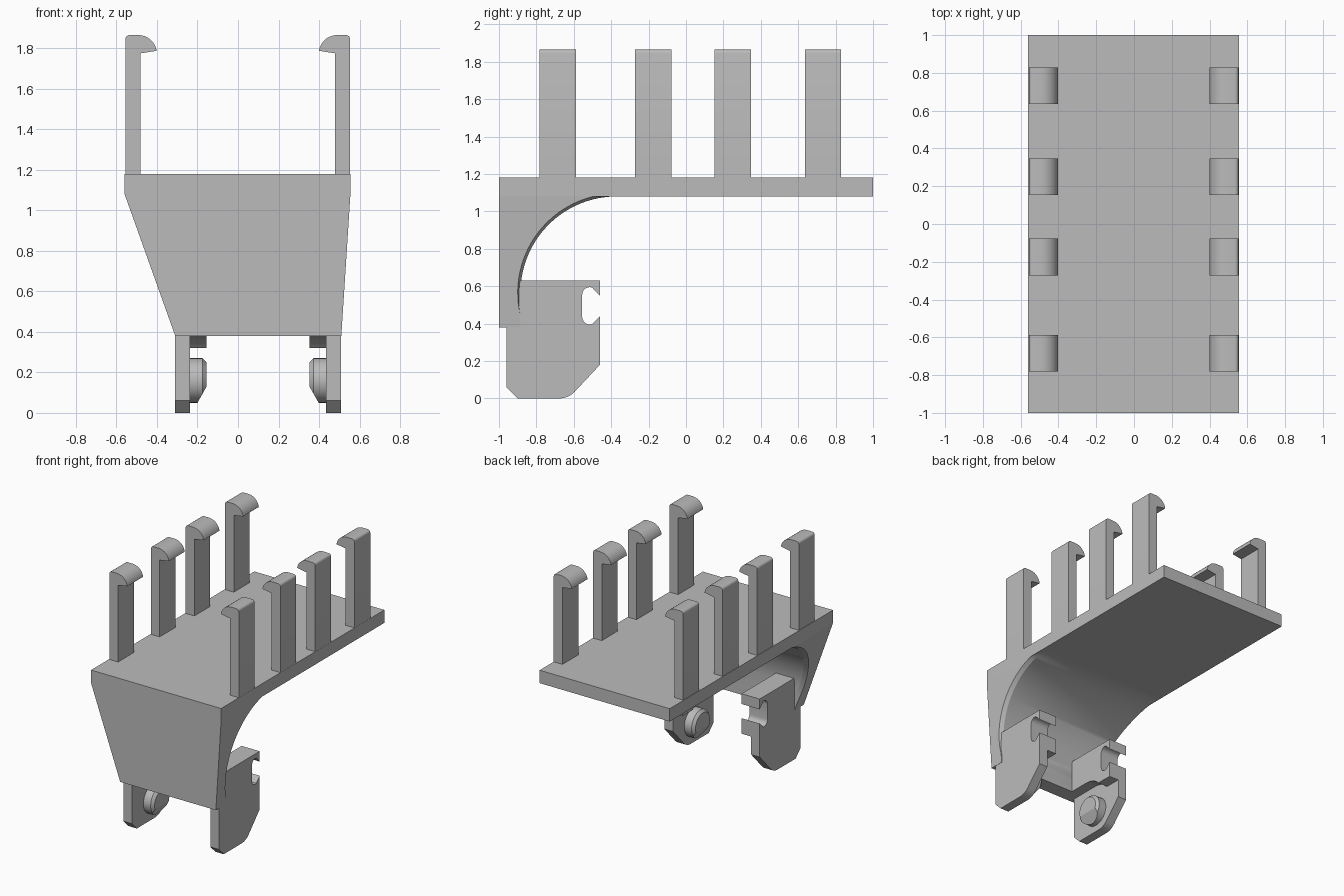
import bpy, bmesh, math

if "Cube" in bpy.data.objects:
    bpy.data.objects.remove(bpy.data.objects["Cube"])

grey = bpy.data.materials.new("plain grey")
grey.use_nodes = True
grey.diffuse_color = (0.5, 0.5, 0.5, 1)
grey.node_tree.nodes["Principled BSDF"].inputs["Base Color"].default_value = (0.5, 0.5, 0.5, 1)


def finish(name, bm):
    bmesh.ops.recalc_face_normals(bm, faces=bm.faces)
    mesh = bpy.data.meshes.new(name)
    bm.to_mesh(mesh)
    bm.free()
    mesh.materials.append(grey)
    obj = bpy.data.objects.new(name, mesh)
    bpy.context.collection.objects.link(obj)
    bpy.ops.object.select_all(action='DESELECT')
    bpy.context.view_layer.objects.active = obj
    obj.select_set(True)
    bpy.ops.object.shade_smooth_by_angle(angle=math.radians(25))
    return obj


def arc(cu, cv, r, start, end, n=8):
    """Points on a circle, angles in degrees."""
    angles = [math.radians(start + (end - start) * i / n) for i in range(n + 1)]
    return [(cu + r * math.cos(a), cv + r * math.sin(a)) for a in angles]


def prism(name, points, place, a, b):
    """Extrude a 2D profile from a to b; place maps (u, v, depth) to a position."""
    bm = bmesh.new()
    rings = [[bm.verts.new(place(u, v, d)) for u, v in points] for d in (a, b)]
    for ring in rings:
        bm.faces.new(ring)
    for i in range(len(points)):
        j = (i + 1) % len(points)
        bm.faces.new((rings[0][i], rings[0][j], rings[1][j], rings[1][i]))
    return finish(name, bm)


def along_x(u, v, d):
    return (d, u, v)


def along_y(u, v, d):
    return (u, d, v)


# Flat top plate
prism("top_plate", [(-0.56, 1.08), (0.555, 1.08), (0.555, 1.18), (-0.56, 1.18)], along_y, -1, 1)

# Tapered front wall with a curved inside and a thin bevelled rim
WALL, LOW, HIGH = -0.885, 0.38, 1.08
CY, CZ = -0.37, 0.565


def inner_y(z, r):
    if z < CZ and r < 0.52:
        return WALL
    return max(WALL, CY - math.sqrt(max(r * r - (z - CZ) ** 2, 0))) if z >= CZ else \
        min(WALL, CY - math.sqrt(r * r - (z - CZ) ** 2))


def rim_y(z):
    y = CY - math.sqrt(max(0.53 ** 2 - (z - CZ) ** 2, 0))
    return min(WALL, y) if z < CZ else y


heights = [LOW, 0.45, 0.51] + [CZ + 0.515 * math.sin(math.radians(90 * i / 32)) for i in range(33)]
bm = bmesh.new()
rows = []
for z in heights:
    t = (HIGH - z) / (HIGH - LOW)
    left, right = -0.56 + 0.25 * t, 0.555 - 0.045 * t
    mid, rim = inner_y(z, 0.515), rim_y(z)
    rows.append([bm.verts.new(p) for p in (
        (left, -1, z), (left, rim, z), (left + 0.03, mid, z),
        (right - 0.03, mid, z), (right, rim, z), (right, -1, z))])
for lower, upper in zip(rows, rows[1:]):
    for i in range(6):
        j = (i + 1) % 6
        bm.faces.new((lower[i], lower[j], upper[j], upper[i]))
bm.faces.new(rows[0])
bm.faces.new(rows[-1])
finish("front_wall", bm)

# Hooked posts along both edges
hook = [(0, 1.18), (0, 1.845)] + arc(0.02, 1.845, 0.02, 180, 90, 4)[1:]
hook += arc(0.065, 1.775, 0.09, 90, 8, 10) + [(0.075, 1.775), (0.075, 1.18)]
for side, edge in ((1, -0.556), (-1, 0.554)):
    profile = [(edge + side * u, v) for u, v in hook]
    for y in (-0.685, -0.175, 0.25, 0.732):
        prism("hooked_post", profile, along_y, y - 0.097, y + 0.097)

# Side ears with a clip slot, a thicker inner block and a slanted peg
slot = [(-0.46, 0.44), (-0.495, 0.405)] + arc(-0.515, 0.435, 0.04, 290, 180, 6)
slot += arc(-0.515, 0.555, 0.04, 180, 70, 6) + [(-0.495, 0.585), (-0.46, 0.55)]
ear = [(-0.96, 0.63), (-0.96, 0.06), (-0.9, 0)] + arc(-0.68, 0.12, 0.12, 270, 315, 6)
ear += [(-0.46, 0.18)] + slot + [(-0.46, 0.63)]
block = [(-0.9, 0.63), (-0.9, 0.38), (-0.72, 0.38)] + arc(-0.72, 0.2, 0.18, 80, 42, 6)
block += [(-0.46, 0.32)] + slot + [(-0.46, 0.63)]
for side, outer in ((1, -0.31), (-1, 0.508)):
    inner, tip = outer + side * 0.073, outer + side * 0.155
    prism("side_ear", ear, along_x, outer, inner)
    prism("clip_block", block, along_x, inner, tip)
    # Peg: bevelled round stud with its lower part sliced at a slant
    bm = bmesh.new()
    rings = []
    for x, r in ((inner, 0.11), (tip - side * 0.02, 0.11), (tip, 0.09)):
        rings.append([bm.verts.new((x, u, v)) for u, v in arc(-0.71, 0.16, r, 0, 360, 32)[:-1]])
    for a, b in zip(rings, rings[1:]):
        for i in range(32):
            j = (i + 1) % 32
            bm.faces.new((a[i], a[j], b[j], b[i]))
    bm.faces.new(rings[0])
    bm.faces.new(rings[-1])
    cut = bmesh.ops.bisect_plane(bm, geom=bm.verts[:] + bm.edges[:] + bm.faces[:],
                                 plane_co=(tip, 0, 0.13), plane_no=(side * 0.08, 0, -0.045),
                                 clear_outer=True)
    bmesh.ops.holes_fill(bm, edges=[e for e in cut["geom_cut"] if isinstance(e, bmesh.types.BMEdge)])
    finish("round_peg", bm)
